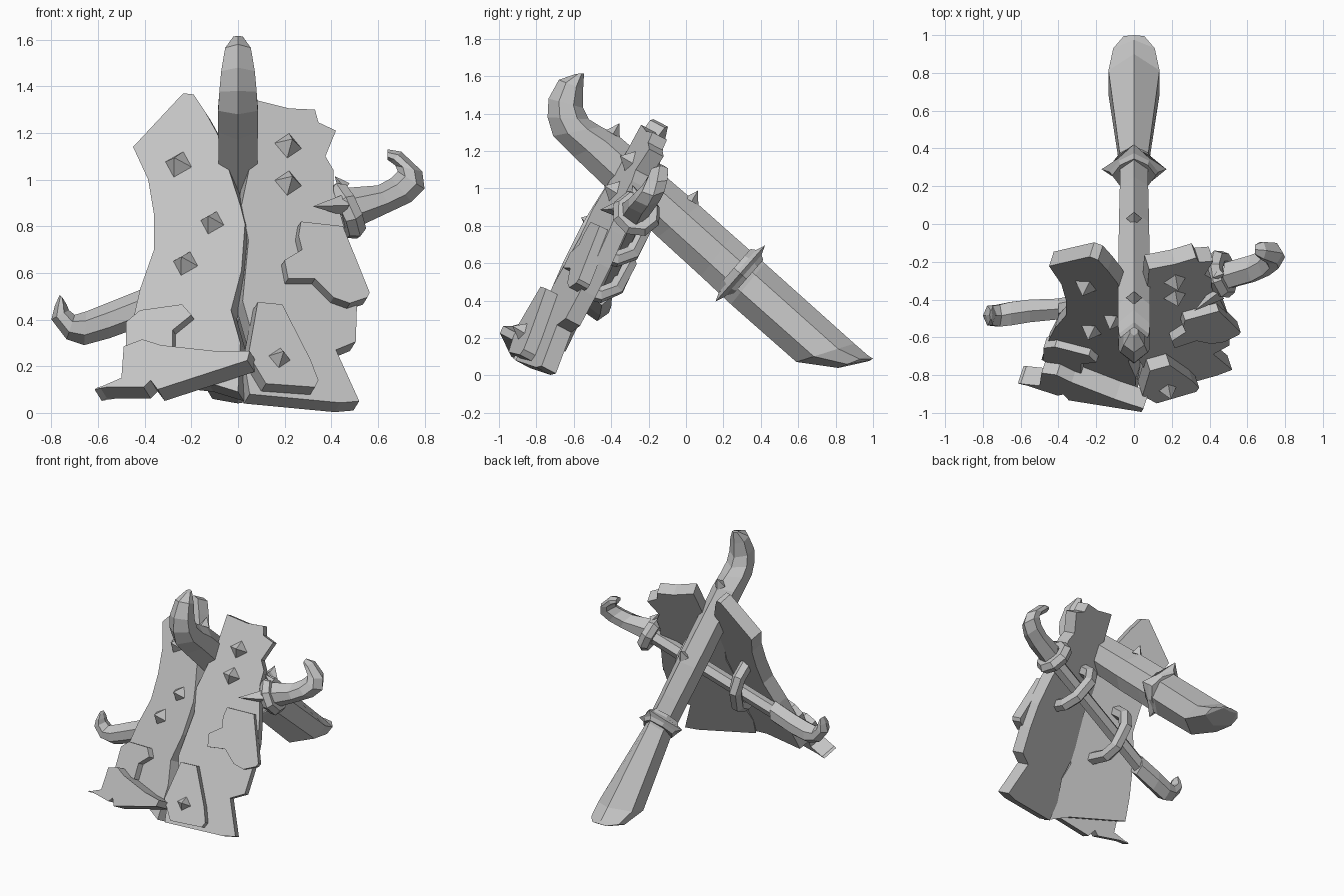
import bpy, bmesh, math
from mathutils import Vector as V

cube = bpy.data.objects.get("Cube")
if cube:
    bpy.data.objects.remove(cube, do_unlink=True)

grey = bpy.data.materials.new("stone grey")
grey.use_nodes = True
colour = (0.55, 0.55, 0.55, 1)
grey.diffuse_color = colour
grey.node_tree.nodes["Principled BSDF"].inputs["Base Color"].default_value = colour


def finish(name, bm):
    bmesh.ops.recalc_face_normals(bm, faces=bm.faces)
    mesh = bpy.data.meshes.new(name)
    bm.to_mesh(mesh)
    bm.free()
    mesh.materials.append(grey)
    ob = bpy.data.objects.new(name, mesh)
    bpy.context.collection.objects.link(ob)
    return ob


def bridge(name, loops, closed=False):
    """Skin a row of matching vertex loops."""
    bm = bmesh.new()
    rings = [[bm.verts.new(p) for p in loop] for loop in loops]
    n = len(rings[0])
    pairs = list(zip(rings, rings[1:]))
    if closed:
        pairs.append((rings[-1], rings[0]))
    else:
        bm.faces.new(rings[0])
        bm.faces.new(rings[-1])
    for a, b in pairs:
        for i in range(n):
            j = (i + 1) % n
            bm.faces.new((a[i], a[j], b[j], b[i]))
    return finish(name, bm)


def hex_loft(name, stations, side):
    """Six-sided section between an upper and a lower ridge point."""
    loops = []
    for a, b, w in stations:
        a, b, s = V(a), V(b), V(side) * w
        hi, lo = a.lerp(b, 0.28), a.lerp(b, 0.7)
        loops.append([a, hi + s, lo + s, b, lo - s, hi - s])
    return bridge(name, loops)


def spike(name, base, tip, radius, up=(0, 0, 1)):
    base, tip = V(base), V(tip)
    d = (tip - base).normalized()
    u = (V(up) - d * d.dot(V(up))).normalized() * radius
    v = d.cross(u)
    bm = bmesh.new()
    ring = [bm.verts.new(base + o) for o in (u, v, -u, -v)]
    top = bm.verts.new(tip)
    bm.faces.new(ring)
    for i in range(4):
        bm.faces.new((ring[i], ring[(i + 1) % 4], top))
    return finish(name, bm)


# Shield: two leaning halves meeting at a forward keel
def front(side, x, z, lift=0):
    return V((x, -0.97 + 0.525 * z + 0.33 * side * x - lift, z))


def facing(side):
    return V((0.33 * side, -1, 0.525)).normalized()


def plank(name, side, outline, thick, lift=0):
    face = [front(side, x, z, lift) for x, z in outline]
    return bridge(name, [face, [p - facing(side) * thick for p in face]])


plank("shield_right_half", -1, [
    (-.45, 1.14), (-.235, 1.37), (-.19, 1.365), (-.14, 1.29), (-.09, 1.2),
    (.01, .89), (.03, .81), (.015, .61), (-.03, .44), (.01, .3), (0, .09),
    (-.13, .13), (-.49, .17), (-.47, .31), (-.42, .53), (-.36, .7),
    (-.36, .85), (-.385, 1.0)], .09)
plank("shield_left_half", 1, [
    (.08, 1.34), (.22, 1.305), (.33, 1.3), (.345, 1.245), (.42, 1.21),
    (.375, 1.1), (.41, 1.04), (.41, .95), (.46, .78), (.5, .61), (.51, .46),
    (.505, .305), (.42, .27), (.52, .05), (.44, .043), (.05, .08), (.03, .2),
    (.06, .34), (.02, .48), (.045, .74), (.015, .89), (.07, 1.15)], .09)

# Broken plates lying on the shield
plank("plate_left_middle", 1, [
    (.27, .82), (.45, .8), (.565, .515), (.555, .495), (.48, .47), (.41, .495),
    (.33, .575), (.215, .575), (.2, .655), (.275, .70), (.26, .76)], .07, .06)
plank("plate_left_lower", 1, [
    (.085, .475), (.19, .465), (.31, .23), (.345, .14), (.33, .11),
    (.12, .125), (.045, .25)], .09, .085)
plank("plate_right_middle", -1, [
    (-.48, .39), (-.42, .44), (-.24, .465), (-.2, .42), (-.28, .355),
    (-.28, .26), (-.48, .26)], .07, .05)
plank("plate_right_lower", -1, [
    (-.49, .285), (-.41, .315), (-.33, .29), (-.1, .265), (.05, .265),
    (.04, .225), (-.345, .1), (-.375, .14), (-.405, .11), (-.6, .11),
    (-.615, .1), (-.5, .15)], .11, .13)

# Pyramid studs
for i, (side, x, z, r, lift) in enumerate([
        (-1, -.255, 1.065, .062, 0), (-1, -.11, .815, .055, 0),
        (-1, -.225, .64, .058, 0), (1, .215, 1.145, .06, 0),
        (1, .215, .985, .06, 0), (1, .178, .235, .048, .085)]):
    p = front(side, x, z, lift)
    spike(f"stud_{i + 1}", p, p + facing(side) * .065, r, (.2, 0, 1))

# Great blade: hooked top, straight beam, flared end
beam = [(-.545, 1.615, -.59, 1.612, .02), (-.55, 1.53, -.68, 1.58, .055),
        (-.55, 1.43, -.735, 1.48, .072), (-.52, 1.37, -.74, 1.38, .08),
        (-.455, 1.33, -.71, 1.28, .085), (-.36, 1.28, -.60, 1.17, .085),
        (.07, .91, -.15, .74, .08), (.25, .75, .08, .53, .075),
        (.42, .60, .24, .38, .075), (.90, .17, .59, .072, .135),
        (.975, .105, .815, .04, .11), (1.0, .09, .98, .077, .055)]
hex_loft("great_blade", [((0, a, b), (0, c, d), w) for a, b, c, d, w in beam], (1, 0, 0))

along = V((0, .75, -.66)).normalized()
across = V((0, -along.z, along.y))
for i, (y, z) in enumerate([(-.39, 1.29), (.03, .93)]):
    base = V((0, y, z))
    spike(f"blade_spike_{i + 1}", base, base + across * .05 + V((0, 0, .02)), .042, along)

# Four-pointed guard round the blade
guard = []
for shift, point, body in [(-.045, .135, .12), (-.02, .15, .13), (0, .2, .13),
                           (.02, .15, .13), (.045, .135, .12)]:
    loop = []
    for k in range(8):
        a = k * math.pi / 4
        r = point if k % 2 == 0 else body
        loop.append(V((0, .29, .545)) + along * shift
                    + V((r * .86 * math.cos(a), 0, 0)) + across * r * math.sin(a))
    guard.append(loop)
bridge("blade_guard", guard)

# Cross bar behind the shield, with a horn on each end
left_end, right_end = V((.53, -.26, .88)), V((-.45, -.455, .44))
d = (left_end - right_end).normalized()
back = V((0, .89, -.45))
p = back.cross(d).normalized()
q = d.cross(p)


def ring_at(c, u, v, r, n=6):
    return [c + (u * math.cos(2 * math.pi * k / n) + v * math.sin(2 * math.pi * k / n)) * r
            for k in range(n)]


bridge("cross_bar", [ring_at(c, p, q, .05) for c in (right_end, left_end)])

left_horn = [(.47, .965, .50, .79, -.275, .07), (.60, .975, .66, .865, -.235, .07),
             (.655, 1.005, .745, .905, -.205, .066), (.685, 1.035, .80, .96, -.175, .06),
             (.675, 1.06, .79, 1.035, -.155, .055), (.655, 1.075, .70, 1.12, -.14, .045),
             (.64, 1.085, .64, 1.13, -.135, .025)]
right_horn = [(-.40, .535, -.40, .375, -.45, .055), (-.55, .475, -.55, .32, -.46, .06),
              (-.65, .435, -.66, .29, -.475, .062), (-.70, .42, -.735, .315, -.485, .058),
              (-.725, .44, -.80, .40, -.485, .052), (-.735, .465, -.785, .46, -.485, .045),
              (-.75, .49, -.765, .505, -.48, .025)]
for name, rows in (("left_horn", left_horn), ("right_horn", right_horn)):
    hex_loft(name, [((a, y, b), (c, y, e), w) for a, b, c, e, y, w in rows], (0, 1, 0))

# Collar at the left horn, with its own spikes
centre = V((.465, -.265, .865))
collar = []
for k in range(8):
    a = k * math.pi / 4
    out = p * math.cos(a) + q * math.sin(a)
    collar.append(ring_at(centre + out * .09, out, d, .045, 6))
bridge("horn_collar", collar, closed=True)
spike("collar_spike", (.45, -.36, .89), (.32, -.46, .885), .045)
spike("collar_top_spike", centre + V((-.01, 0, .1)), centre + V((-.05, -.02, .15)), .03, d)

# Brackets holding the bar to the shield, the right one slightly skewed
for name, x, skew in (("bracket_left", .22, 0), ("bracket_right", -.17, .3)):
    c = right_end.lerp(left_end, (x - right_end.x) / (left_end.x - right_end.x))
    path = [(.17, -.13), (.14, .01), (.07, .07), (-.07, .07), (-.14, .01), (-.17, -.13)]
    pts = [c + (p - d * skew) * s + back * t for s, t in path]
    loops = []
    for i, pt in enumerate(pts):
        t = (pts[min(i + 1, 5)] - pts[max(i - 1, 0)]).normalized()
        u = (d - t * d.dot(t)).normalized()
        loops.append(ring_at(pt, u, t.cross(u), .045, 6))
    bridge(name, loops)
